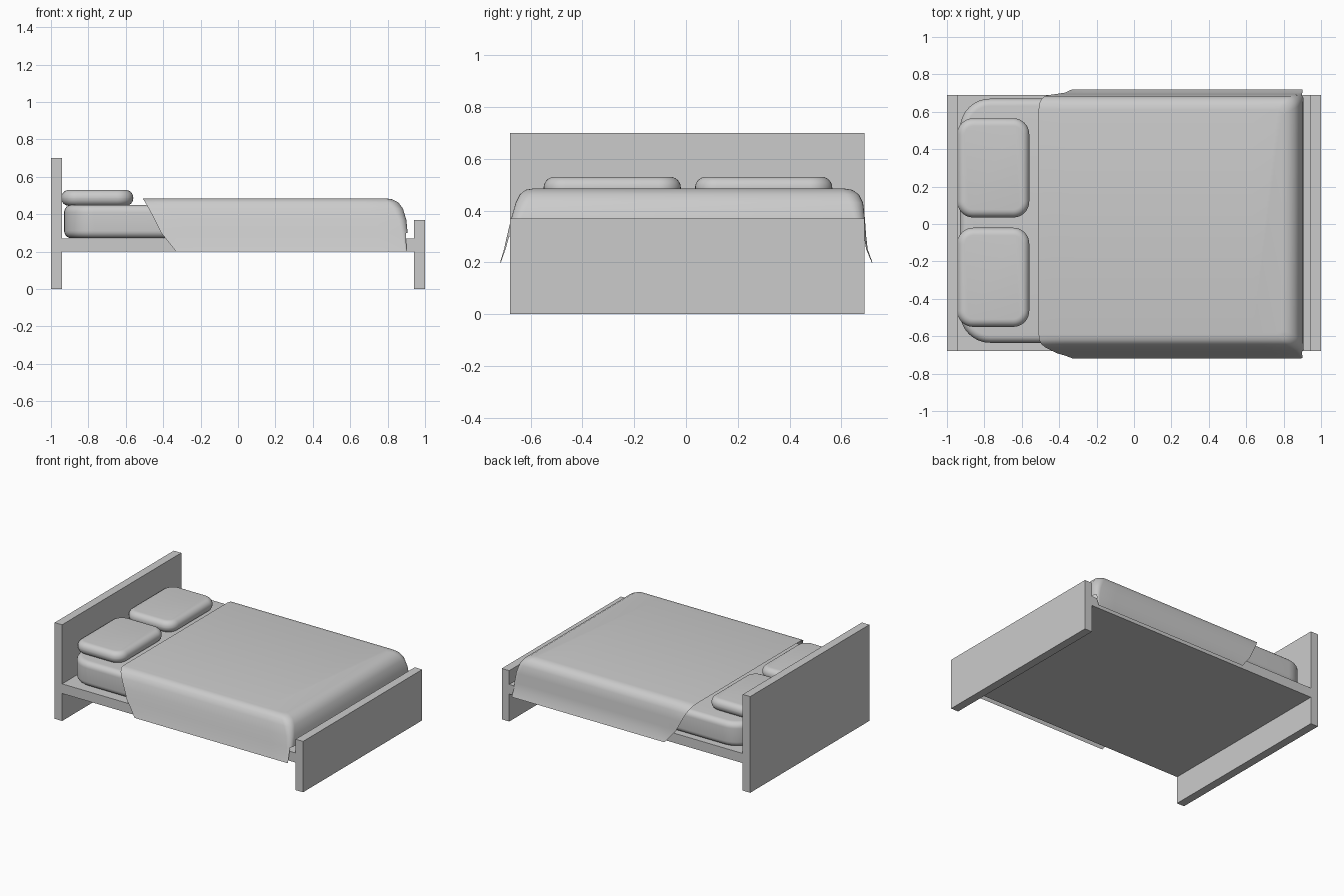
import bpy, bmesh, math
from mathutils import Vector

if "Cube" in bpy.data.objects:
    bpy.data.objects.remove(bpy.data.objects["Cube"])


def finish(name, bm, smooth=None):
    bmesh.ops.recalc_face_normals(bm, faces=bm.faces)
    mesh = bpy.data.meshes.new(name)
    bm.to_mesh(mesh)
    bm.free()
    ob = bpy.data.objects.new(name, mesh)
    bpy.context.collection.objects.link(ob)
    if smooth:
        bpy.ops.object.select_all(action='DESELECT')
        ob.select_set(True)
        bpy.context.view_layer.objects.active = ob
        bpy.ops.object.shade_smooth_by_angle(angle=math.radians(smooth))
    return ob


def box_mesh(lo, hi):
    bm = bmesh.new()
    bmesh.ops.create_cube(bm, size=1)
    lo, hi = Vector(lo), Vector(hi)
    for v in bm.verts:
        v.co = Vector([lo[i] + (v.co[i] + 0.5) * (hi[i] - lo[i]) for i in range(3)])
    return bm


def box(name, lo, hi):
    return finish(name, box_mesh(lo, hi))


def cushion(name, lo, hi, corner, edge):
    """Box with rounded plan corners and softened top and bottom rims."""
    bm = box_mesh(lo, hi)
    upright = [e for e in bm.edges if abs(e.verts[0].co.z - e.verts[1].co.z) > 0.01]
    bmesh.ops.bevel(bm, geom=upright, offset=corner, segments=8, profile=0.5, affect='EDGES')
    rims = [e for e in bm.edges if abs(e.verts[0].co.z - e.verts[1].co.z) < 1e-5]
    bmesh.ops.bevel(bm, geom=rims, offset=edge, segments=6, profile=0.5, affect='EDGES')
    return finish(name, bm, 40)


# Wooden frame
Y0, Y1 = -0.68, 0.69
box("headboard", (-1, Y0, 0), (-0.94, Y1, 0.70))
box("footboard", (0.94, Y0, 0), (1, Y1, 0.37))
box("bed_base", (-0.94, Y0, 0.20), (0.94, Y1, 0.27))

# Mattress and pillows
cushion("mattress", (-0.93, -0.635, 0.272), (0.87, 0.67, 0.45), 0.16, 0.04)
for side, y in (("front", -0.285), ("back", 0.30)):
    cushion("pillow_" + side, (-0.945, y - 0.265, 0.445), (-0.56, y + 0.265, 0.53), 0.085, 0.041)

# Blanket: U-shaped rings (z, head x, foot x, front y, back y, corner radius)
levels = [
    (0.485, -0.510, 0.790, -0.590, 0.610, 0.03),
    (0.480, -0.507, 0.825, -0.620, 0.642, 0.04),
    (0.462, -0.495, 0.858, -0.642, 0.668, 0.05),
    (0.430, -0.477, 0.882, -0.658, 0.684, 0.05),
    (0.370, -0.445, 0.900, -0.675, 0.691, 0.04),
    (0.300, -0.410, 0.907, -0.692, 0.696, 0.03),
    (0.250, -0.370, 0.905, -0.703, 0.702, 0.02),
    (0.200, -0.330, 0.905, -0.718, 0.720, 0.01),
]
ALONG, CORNER = 10, 6


def ring(z, xh, xf, yf, yb, r):
    front = [(xh + (xf - r - xh) * i / ALONG, yf) for i in range(ALONG)]
    back = [(x, yb) for x, _ in reversed(front)]
    arc = [(r * math.sin(math.pi / 2 * k / CORNER), r * math.cos(math.pi / 2 * k / CORNER))
           for k in range(CORNER + 1)]
    c1 = [(xf - r + a, yf + r - b) for a, b in arc]
    c2 = [(xf - r + a, yb - r + b) for a, b in reversed(arc)]
    return [(x, y, z) for x, y in front + c1 + c2 + back]


bm = bmesh.new()
rings = [[bm.verts.new(p) for p in ring(*lv)] for lv in levels]
n = len(rings[0])
bm.faces.new(rings[0])
for k in range(len(rings) - 1):
    for i in range(n - 1):
        # Lowest bands hang on the two sides only; the foot end is tucked in
        if k >= 5 and ALONG + CORNER // 2 <= i < n - 1 - ALONG - CORNER // 2:
            continue
        a, b = rings[k], rings[k + 1]
        bm.faces.new((a[i], b[i], b[i + 1], a[i + 1]))
finish("blanket", bm, 45)
